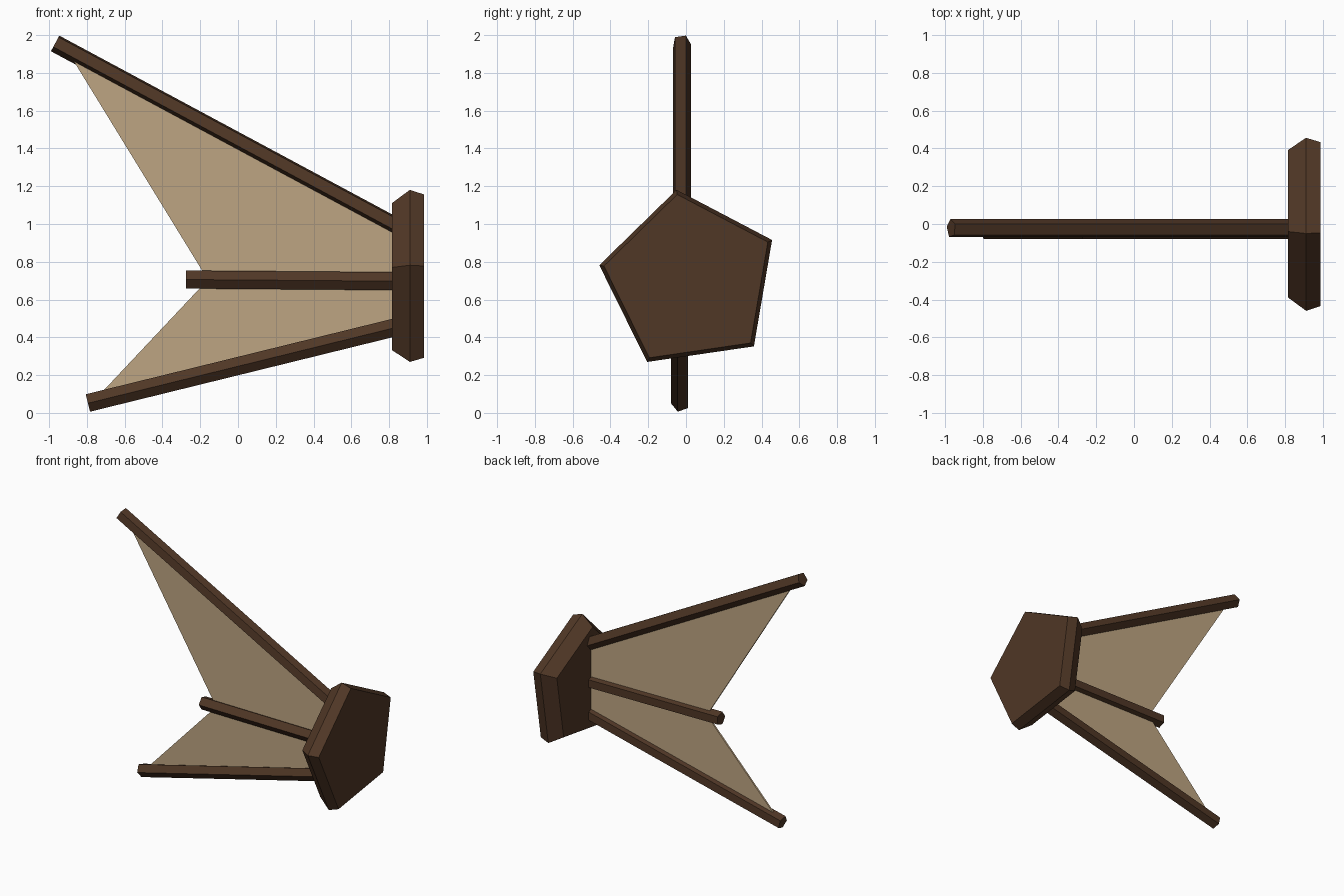
import bpy, bmesh
from math import sin, cos, radians
from mathutils import Vector

cube = bpy.data.objects.get("Cube")
if cube:
    bpy.data.objects.remove(cube, do_unlink=True)


def material(name, rgb):
    mat = bpy.data.materials.new(name)
    mat.use_nodes = True
    color = (*rgb, 1)
    mat.diffuse_color = color
    bsdf = next(n for n in mat.node_tree.nodes if n.type == 'BSDF_PRINCIPLED')
    bsdf.inputs["Base Color"].default_value = color
    bsdf.inputs["Roughness"].default_value = 0.9
    return mat


wood = material("dark wood", (0.08, 0.038, 0.019))
cloth = material("tan cloth", (0.515, 0.376, 0.223))


def loft(name, rings, mat):
    """Closed solid through rings with equal point counts."""
    bm = bmesh.new()
    loops = [[bm.verts.new(p) for p in ring] for ring in rings]
    n = len(loops[0])
    for a, b in zip(loops, loops[1:]):
        for i in range(n):
            j = (i + 1) % n
            bm.faces.new((a[i], a[j], b[j], b[i]))
    bm.faces.new(loops[0])
    bm.faces.new(loops[-1])
    bmesh.ops.recalc_face_normals(bm, faces=bm.faces)
    mesh = bpy.data.meshes.new(name)
    bm.to_mesh(mesh)
    bm.free()
    mesh.materials.append(mat)
    obj = bpy.data.objects.new(name, mesh)
    bpy.context.collection.objects.link(obj)
    return obj


def pentagon(center, up, radius, turn):
    """Five points around a center, spanned by the y axis and an up vector."""
    side = Vector((0, 1, 0))
    angles = [radians(turn + 72 * i) for i in range(5)]
    return [center + radius * (side * cos(a) + up * sin(a)) for a in angles]


# Bevelled five-sided hub
hub_sections = [(0.815, 0.415), (0.91, 0.486), (0.985, 0.461)]
loft("hub", [pentagon(Vector((x, 0.02, 0.70)), Vector((0, 0, 1)), r, 98.3)
             for x, r in hub_sections], wood)


# Five-sided spars running from the hub out to their tips
def spar(name, tip, root, y, turn):
    a = Vector((tip[0], y, tip[1]))
    b = Vector((root[0], y, root[1]))
    axis = (b - a).normalized()
    up = Vector((-axis.z, 0, axis.x))
    loft(name, [pentagon(p, up, 0.05, turn) for p in (a, b)], wood)


spar("upper_spar", (-0.967, 1.958), (0.88, 0.966), -0.023, 63)
spar("middle_spar", (-0.275, 0.706), (0.88, 0.697), -0.03, 180)
spar("lower_spar", (-0.795, 0.053), (0.88, 0.465), -0.03, 182)


# Thin cloth panels stretched between neighbouring spars
def panel(name, outline):
    loft(name, [[(x, y, z) for x, z in outline] for y in (-0.035, -0.022)], cloth)


inner_tip, inner_root = (-0.16, 0.705), (0.85, 0.697)
panel("upper_sail", [(-0.91, 1.928), (0.85, 0.985), inner_root, inner_tip])
panel("lower_sail", [inner_tip, inner_root, (0.85, 0.458), (-0.765, 0.062)])
